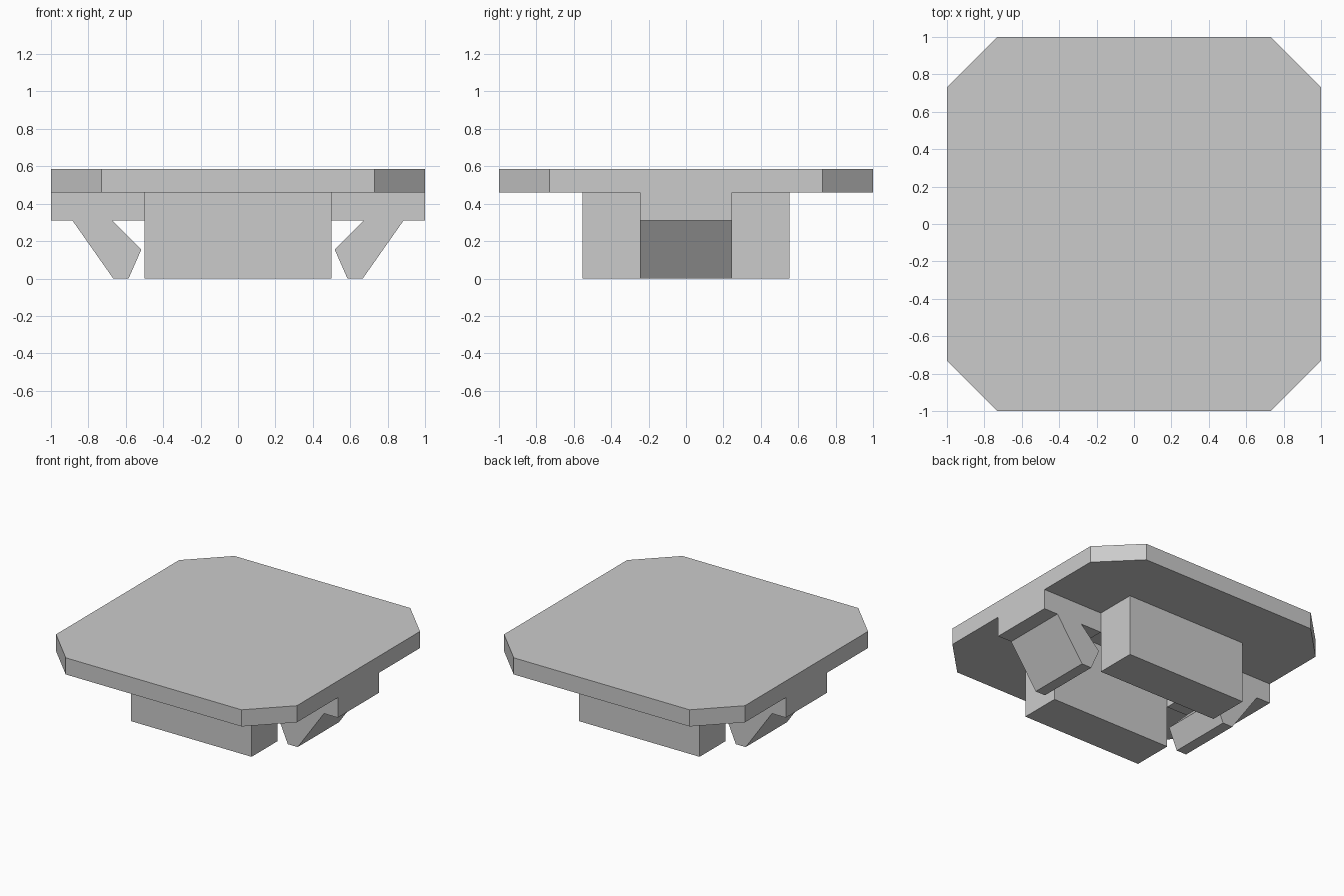
import bpy
import bmesh
from mathutils import Vector

cube = bpy.data.objects.get("Cube")
if cube:
    bpy.data.objects.remove(cube, do_unlink=True)

# Single plain grey
grey = bpy.data.materials.new("light_grey")
grey.use_nodes = True
colour = (0.6, 0.6, 0.6, 1.0)
grey.diffuse_color = colour
grey.node_tree.nodes["Principled BSDF"].inputs["Base Color"].default_value = colour

PLATE_LOW, PLATE_TOP = 0.46, 0.585
BLOCK_X, SLOT_Y, BLOCK_Y = 0.5, 0.245, 0.553


def prism(name, points, direction):
    """Extrude a closed outline of 3D points along a direction."""
    bm = bmesh.new()
    face = bm.faces.new([bm.verts.new(p) for p in points])
    result = bmesh.ops.extrude_face_region(bm, geom=[face], use_keep_orig=True)
    moved = [v for v in result["geom"] if isinstance(v, bmesh.types.BMVert)]
    bmesh.ops.translate(bm, verts=moved, vec=Vector(direction))
    bmesh.ops.recalc_face_normals(bm, faces=bm.faces[:])
    mesh = bpy.data.meshes.new(name)
    bm.to_mesh(mesh)
    bm.free()
    mesh.materials.append(grey)
    obj = bpy.data.objects.new(name, mesh)
    bpy.context.collection.objects.link(obj)
    return obj


def box(name, x0, x1, y0, y1, z0, z1):
    outline = [(x0, y0, z0), (x1, y0, z0), (x1, y1, z0), (x0, y1, z0)]
    return prism(name, outline, (0, 0, z1 - z0))


# Square top plate with clipped corners
c = 0.73
corners = [(1, -c), (1, c), (c, 1), (-c, 1), (-1, c), (-1, -c), (-c, -1), (c, -1)]
plate = prism("top_plate", [(x, y, PLATE_LOW) for x, y in corners],
              (0, 0, PLATE_TOP - PLATE_LOW))

# Hollow in the underside, between the two blocks
cutter = box("hollow_cutter", -BLOCK_X, BLOCK_X, -SLOT_Y, SLOT_Y, 0.3, PLATE_TOP - 0.01)
cutter.hide_render = True
cut = plate.modifiers.new("hollow", "BOOLEAN")
cut.operation = "DIFFERENCE"
cut.solver = "EXACT"
cut.object = cutter
bpy.context.view_layer.objects.active = plate
bpy.ops.object.modifier_apply(modifier=cut.name)
bpy.data.objects.remove(cutter, do_unlink=True)

# Front and back blocks
box("front_block", -BLOCK_X, BLOCK_X, -BLOCK_Y, -SLOT_Y, 0, PLATE_LOW)
box("back_block", -BLOCK_X, BLOCK_X, SLOT_Y, BLOCK_Y, 0, PLATE_LOW)

# Side arms with hooked clips
profile = [(BLOCK_X, PLATE_LOW), (1, PLATE_LOW), (1, 0.31), (0.885, 0.31), (0.667, 0),
           (0.585, 0), (0.517, 0.155), (0.672, 0.31), (BLOCK_X, 0.31)]
for name, side in (("left_clip", 1), ("right_clip", -1)):
    prism(name, [(side * x, -SLOT_Y, z) for x, z in profile], (0, 2 * SLOT_Y, 0))
